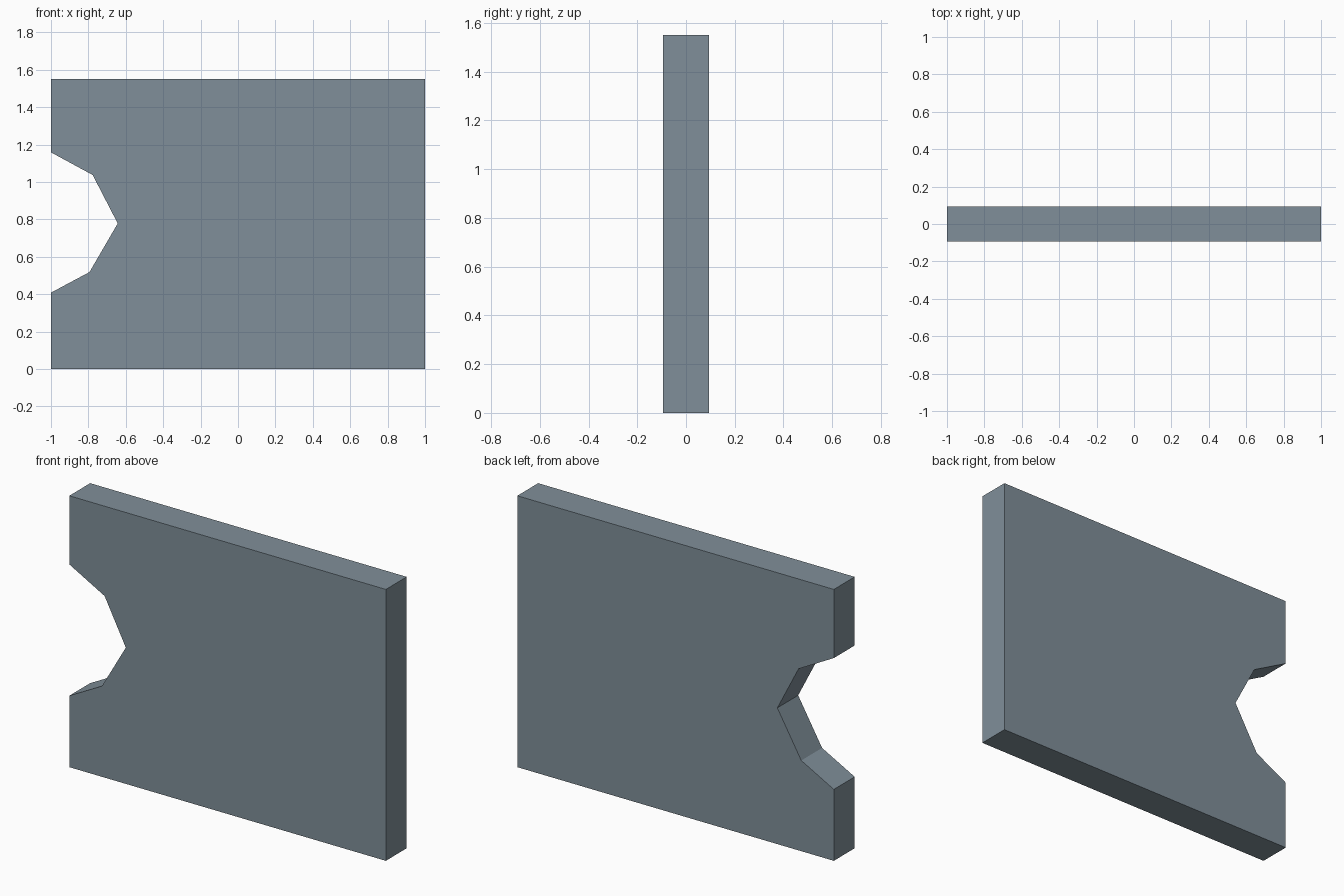
import bpy, bmesh

if "Cube" in bpy.data.objects:
    bpy.data.objects.remove(bpy.data.objects["Cube"])

HALF_DEPTH = 0.094

# Panel outline seen from the front (x, z), with the faceted bite in the left edge
outline = [(-1, 0), (1, 0), (1, 1.55), (-1, 1.55),
           (-1, 1.158), (-0.777, 1.037), (-0.643, 0.778), (-0.794, 0.518), (-1, 0.408)]

bm = bmesh.new()
front = bm.faces.new([bm.verts.new((x, -HALF_DEPTH, z)) for x, z in outline])

# Extrude the outline through the thickness
result = bmesh.ops.extrude_face_region(bm, geom=[front], use_keep_orig=True)
back_verts = [g for g in result["geom"] if isinstance(g, bmesh.types.BMVert)]
bmesh.ops.translate(bm, verts=back_verts, vec=(0, 2 * HALF_DEPTH, 0))
bmesh.ops.recalc_face_normals(bm, faces=bm.faces)

mesh = bpy.data.meshes.new("notched_panel")
bm.to_mesh(mesh)
bm.free()

# Single slate grey colour
slate = bpy.data.materials.new("slate_grey")
slate.diffuse_color = (0.216, 0.275, 0.32, 1)
slate.use_nodes = True
slate.node_tree.nodes["Principled BSDF"].inputs["Base Color"].default_value = slate.diffuse_color
mesh.materials.append(slate)

panel = bpy.data.objects.new("notched_panel", mesh)
bpy.context.collection.objects.link(panel)
